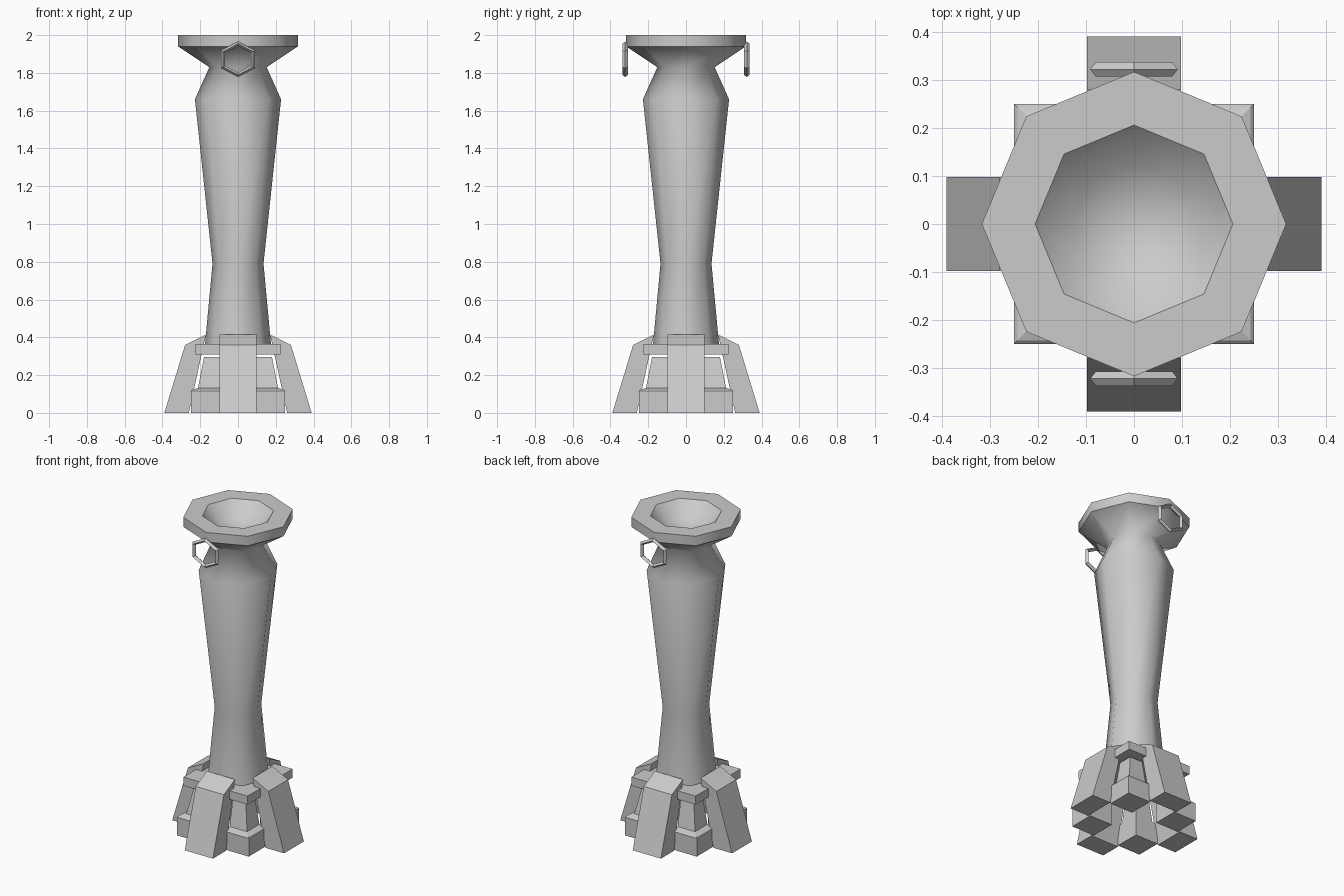
import bpy, bmesh, math
from mathutils import Matrix, Vector

cube = bpy.data.objects.get("Cube")
if cube:
    bpy.data.objects.remove(cube, do_unlink=True)

stone = bpy.data.materials.new("stone_grey")
stone.use_nodes = True
stone.diffuse_color = (0.6, 0.6, 0.6, 1)
stone.node_tree.nodes["Principled BSDF"].inputs["Base Color"].default_value = (0.6, 0.6, 0.6, 1)


def finish(name, bm):
    bmesh.ops.recalc_face_normals(bm, faces=bm.faces)
    mesh = bpy.data.meshes.new(name)
    bm.to_mesh(mesh)
    bm.free()
    mesh.materials.append(stone)
    obj = bpy.data.objects.new(name, mesh)
    bpy.context.collection.objects.link(obj)
    return obj


def loft(bm, rings, caps=(True, True)):
    """Skin a stack of equal-sized point rings."""
    loops = [[bm.verts.new(p) for p in ring] for ring in rings]
    n = len(loops[0])
    for a, b in zip(loops, loops[1:]):
        for i in range(n):
            j = (i + 1) % n
            bm.faces.new((a[i], a[j], b[j], b[i]))
    if caps[0]:
        bm.faces.new(loops[0])
    if caps[1]:
        bm.faces.new(loops[-1])
    return loops


def octagon(r, z):
    return [(r * math.cos(i * math.pi / 4), r * math.sin(i * math.pi / 4), z) for i in range(8)]


def rect(lo, hi, z):
    return [(lo, lo, z), (hi, lo, z), (hi, hi, z), (lo, hi, z)]


# Column with flared rim and hollow bowl: (radius, height, sharp edge ring)
profile = [(0.175, 0.36, True), (0.135, 0.79, False), (0.228, 1.66, False),
           (0.152, 1.83, False), (0.317, 1.94, True), (0.317, 2.0, True),
           (0.206, 2.0, True), (0.13, 1.92, False), (0.04, 1.89, False)]
bm = bmesh.new()
loops = loft(bm, [octagon(r, z) for r, z, _ in profile])
for face in bm.faces:
    face.smooth = True
for loop, (_, _, sharp) in zip(loops, profile):
    if sharp:
        for i in range(8):
            bm.edges.get((loop[i], loop[(i + 1) % 8])).smooth = False
finish("column", bm)

# Sloping buttress on each side
buttress = [(0.39, 0), (0.28, 0.36), (0.17, 0.415), (0.26, 0)]
for k, side in enumerate(("left", "back", "right", "front")):
    bm = bmesh.new()
    loft(bm, [[(x, y, z) for x, z in buttress] for y in (-0.098, 0.098)])
    bm.transform(Matrix.Rotation(k * math.pi / 2, 4, 'Z'))
    finish(side + "_buttress", bm)

# Stepped corner post between the buttresses
for k, corner in enumerate(("back_left", "back_right", "front_right", "front_left")):
    bm = bmesh.new()
    post = [(0.25, 0), (0.25, 0.115), (0.243, 0.122), (0.212, 0.132), (0.18, 0.295)]
    loft(bm, [rect(0.09, r, z) for r, z in post])
    bm.transform(Matrix.Rotation(k * math.pi / 2, 4, 'Z'))
    finish(corner + "_post", bm)

# Square slab under the column
bm = bmesh.new()
loft(bm, [rect(-0.224, 0.224, z) for z in (0.31, 0.364)])
finish("base_slab", bm)

# Hanging hexagonal rings, diamond in section
for side, y in (("front", -0.322), ("back", 0.322)):
    bm = bmesh.new()
    section = [(0.094, 0), (0.082, 0.015), (0.07, 0), (0.082, -0.015)]
    rings = []
    for i in range(6):
        a = math.pi / 2 + i * math.pi / 3
        rings.append([Vector((1.12 * r * math.cos(a), y + d, 1.872 + r * math.sin(a)))
                      for r, d in section])
    loft(bm, rings + rings[:1], caps=(False, False))
    bmesh.ops.remove_doubles(bm, verts=bm.verts, dist=0.0001)
    finish(side + "_ring", bm)
